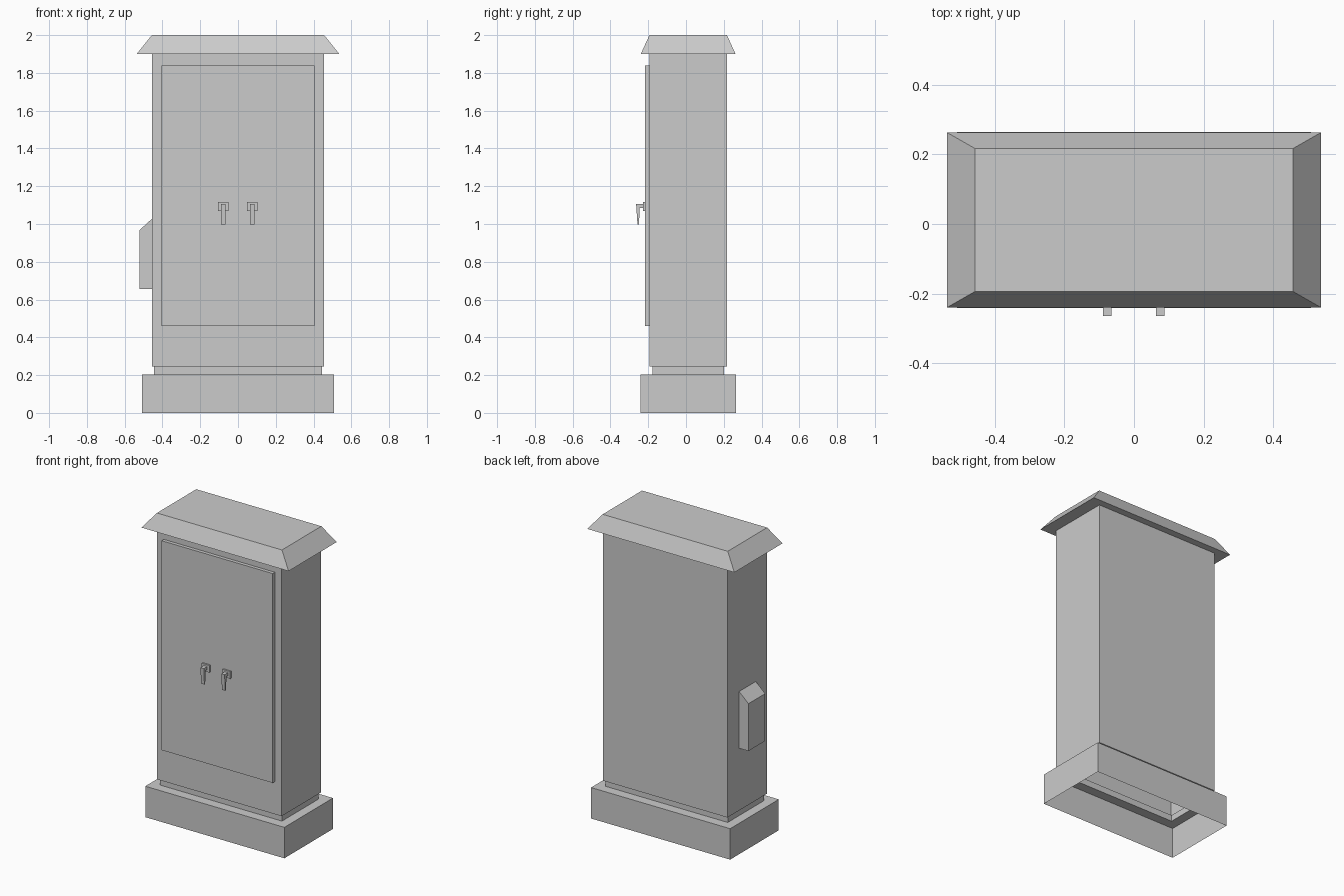
import bpy, bmesh

if "Cube" in bpy.data.objects:
    bpy.data.objects.remove(bpy.data.objects["Cube"])


def make_object(name, bm):
    mesh = bpy.data.meshes.new(name)
    bm.to_mesh(mesh)
    bm.free()
    obj = bpy.data.objects.new(name, mesh)
    bpy.context.collection.objects.link(obj)
    return obj


def box(name, x0, x1, y0, y1, z0, z1):
    bm = bmesh.new()
    bmesh.ops.create_cube(bm, size=1)
    for v in bm.verts:
        v.co = ((x0 + x1) / 2 + v.co.x * (x1 - x0),
                (y0 + y1) / 2 + v.co.y * (y1 - y0),
                (z0 + z1) / 2 + v.co.z * (z1 - z0))
    return make_object(name, bm)


def prism(name, front, back):
    """Solid between two matching outlines."""
    bm = bmesh.new()
    a = [bm.verts.new(p) for p in front]
    b = [bm.verts.new(p) for p in back]
    bm.faces.new(a)
    bm.faces.new(b[::-1])
    for i in range(len(a)):
        j = (i + 1) % len(a)
        bm.faces.new((a[j], a[i], b[i], b[j]))
    bmesh.ops.recalc_face_normals(bm, faces=bm.faces)
    return make_object(name, bm)


# Cabinet shell: plinth, neck, body and hipped roof, open underneath
CY = 0.0115
sections = [  # half width, half depth, height
    (0.507, 0.253, 0.0), (0.507, 0.253, 0.204),
    (0.445, 0.189, 0.204), (0.445, 0.189, 0.245),
    (0.454, 0.205, 0.245), (0.454, 0.205, 1.90),
    (0.5365, 0.251, 1.90), (0.456, 0.205, 2.0),
]
bm = bmesh.new()
rings = [[bm.verts.new((sx * w, CY + sy * d, z))
          for sx, sy in ((-1, -1), (1, -1), (1, 1), (-1, 1))]
         for w, d, z in sections]
for low, high in zip(rings, rings[1:]):
    for i in range(4):
        j = (i + 1) % 4
        bm.faces.new((low[i], low[j], high[j], high[i]))
bm.faces.new(rings[-1])
make_object("cabinet_shell", bm)

# Raised door panel
box("door_panel", -0.405, 0.405, -0.217, -0.194, 0.46, 1.84)

# Two door handles: mounting plate and tapered lever
lever = [(-0.264, 1.106), (-0.227, 1.106), (-0.227, 1.086),
         (-0.245, 1.086), (-0.249, 0.998), (-0.257, 0.998)]
for side, x in (("left", -0.077), ("right", 0.075)):
    box(side + "_handle_plate", x - 0.028, x + 0.028, -0.228, -0.216, 1.07, 1.117)
    prism(side + "_handle_lever",
          [(x - 0.012, y, z) for y, z in lever],
          [(x + 0.012, y, z) for y, z in lever])

# Side box with sloped top
profile = [(-0.453, 0.655), (-0.522, 0.655), (-0.522, 0.967), (-0.453, 1.03)]
prism("side_box",
      [(x, -0.079, z) for x, z in profile],
      [(x, 0.095, z) for x, z in profile])
